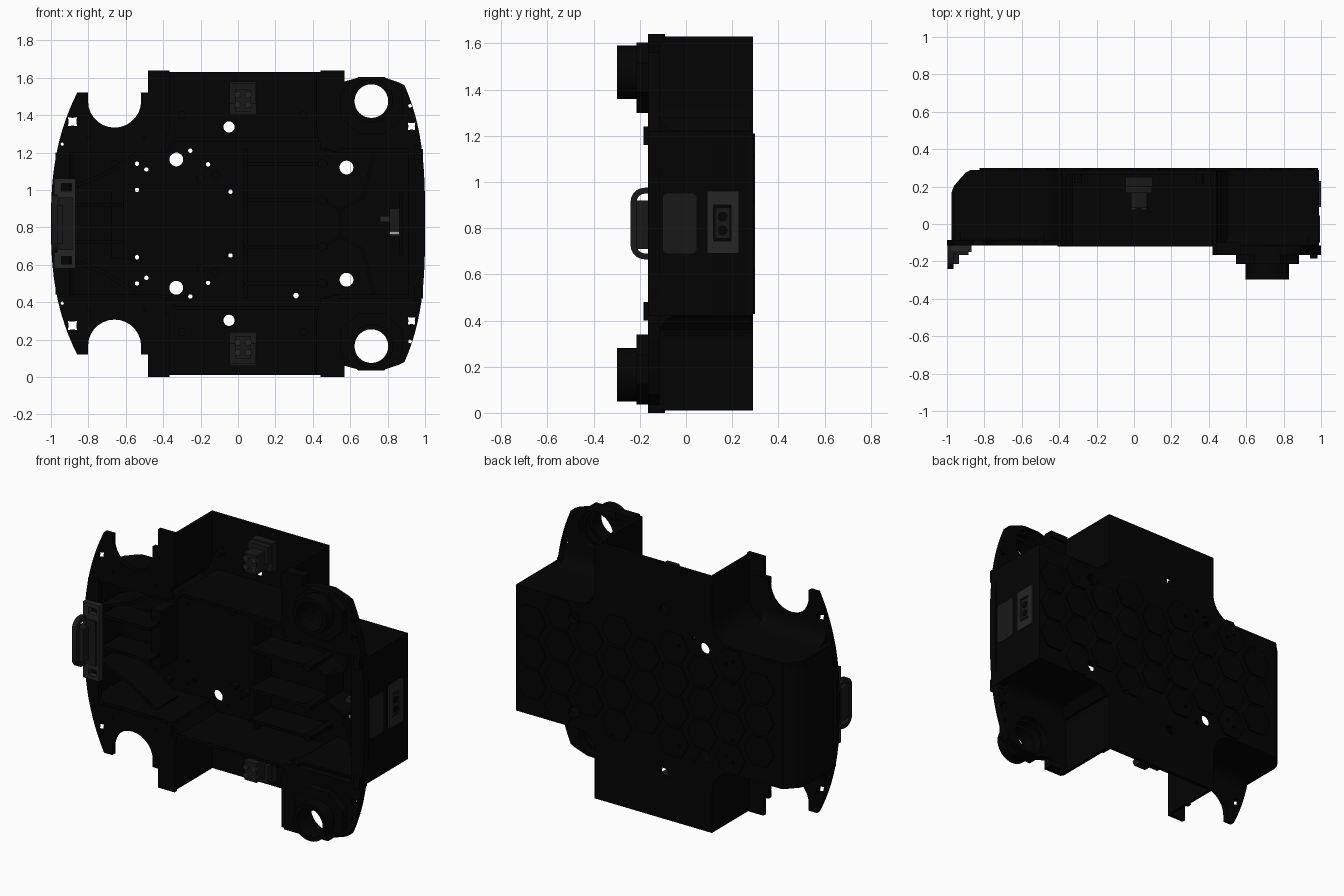
import bpy, bmesh
from math import sin, cos, pi, tau
from mathutils import Vector

if "Cube" in bpy.data.objects:
    bpy.data.objects.remove(bpy.data.objects["Cube"])

TOP = 1.64   # total height; the chassis mirrors about half of it

def material(name, v):
    m = bpy.data.materials.new(name)
    m.diffuse_color = (v, v, v, 1)
    m.use_nodes = True
    m.node_tree.nodes["Principled BSDF"].inputs["Base Color"].default_value = m.diffuse_color
    return m

BLACK, DARK = material("black", .001), material("dark_grey", .009)
GREY, PALE = material("grey", .018), material("pale", .4)

def finish(name, bm, mat, sym=False):
    """bmesh to object; sym adds the copy mirrored about mid height"""
    bmesh.ops.remove_doubles(bm, verts=bm.verts, dist=1e-5)
    if sym:
        d = bmesh.ops.duplicate(bm, geom=bm.verts[:] + bm.edges[:] + bm.faces[:])["geom"]
        for v in d:
            if isinstance(v, bmesh.types.BMVert):
                v.co.z = TOP - v.co.z
    bmesh.ops.recalc_face_normals(bm, faces=bm.faces)
    me = bpy.data.meshes.new(name)
    bm.to_mesh(me)
    bm.free()
    ob = bpy.data.objects.new(name, me)
    bpy.context.collection.objects.link(ob)
    me.materials.append(mat)
    bpy.context.view_layer.objects.active = ob
    bpy.ops.object.select_all(action='DESELECT')
    ob.select_set(True)
    bpy.ops.object.shade_smooth_by_angle(angle=.6)
    return ob

def plate(name, loops, axis, lo, hi, mat=BLACK, sym=False):
    """filled outline with holes, extruded along an axis from lo to hi"""
    cu = bpy.data.curves.new(name, 'CURVE')
    cu.dimensions, cu.fill_mode, cu.extrude = '2D', 'BOTH', (hi - lo) / 2
    for pts in loops:
        s = cu.splines.new('POLY')
        s.points.add(len(pts) - 1)
        for p, q in zip(s.points, pts):
            p.co = (q[0], q[1], 0, 1)
        s.use_cyclic_u = True
    tmp = bpy.data.objects.new("tmp", cu)
    bpy.context.collection.objects.link(tmp)
    me = bpy.data.meshes.new_from_object(tmp.evaluated_get(bpy.context.evaluated_depsgraph_get()))
    bpy.data.objects.remove(tmp)
    bm = bmesh.new()
    bm.from_mesh(me)
    mid = (lo + hi) / 2
    for v in bm.verts:
        u, w, d = v.co
        v.co = {'x': (mid + d, u, w), 'y': (u, mid - d, w), 'z': (u, w, mid + d)}[axis]
    return finish(name, bm, mat, sym)

def box(name, x, y, z, mat=BLACK, sym=False):
    return plate(name, [rect(*x, *y)], 'z', *z, mat, sym)

def rect(a, b, c, d):
    return [(a, c), (b, c), (b, d), (a, d)]

def circle(x, z, r, n=24):
    return [(x + r * cos(tau * i / n), z + r * sin(tau * i / n)) for i in range(n)]

def arc(x, z, r, a, b, n=8):
    return [(x + r * cos(a + (b - a) * i / n), z + r * sin(a + (b - a) * i / n)) for i in range(n + 1)]

def star(x, z, r):
    return [(x + (r if i % 2 else r * .6) * cos(pi / 4 * i), z + (r if i % 2 else r * .6) * sin(pi / 4 * i)) for i in range(8)]

def flip(pts):
    return [(x, TOP - z) for x, z in reversed(pts)]

def both(loops):
    return loops + [flip(l) for l in loops]

def wall(name, pts, lo, hi, t=.02, sym=False):
    """thin wall following an x-z path, from y=lo to y=hi"""
    side = []
    for i, p in enumerate(pts):
        a, b = Vector(pts[max(i - 1, 0)]), Vector(pts[min(i + 1, len(pts) - 1)])
        d = (b - a).normalized() * t
        side.append((p[0] + d.y, p[1] - d.x))
    return plate(name, [list(pts) + side[::-1]], 'y', lo, hi, BLACK, sym)

# Back panel with the side bays
left_fillet = arc(-.535, 1.37, .15, 0, -pi / 2)
right_fillet = arc(.54, 1.32, .10, 1.5 * pi, pi)
half = [(.99, .82), (.99, 1.22)] + right_fillet + [(.44, 1.63), (-.385, 1.63)]
half += left_fillet + [(-.88, 1.22), (-.88, .82)]
back = plate("back_panel", [half + flip(half)[1:-1]], 'y', .265, .29)

# Hexagon tiles on the back
hexes = []
for i in range(9):
    for k in range(4 if i % 2 else 3):
        hexes.append(circle(-.72 + .2 * i, .82 + (k - (1.5 if i % 2 else 1)) * .2, .105, 6))
tiles = plate("hexagon_tiles", hexes, 'y', .28, .299)

# Drilled holes through panel and tiles
holes = both([circle(-.33, 1.163, .037), circle(.58, 1.12, .037), circle(-.048, 1.337, .03)])
holes += both([circle(x, z, .012, 10) for x, z in
               [(-.255, 1.21), (-.16, 1.137), (-.49, 1.11), (-.54, 1.14), (-.54, 1), (-.04, .99)]])
holes += [circle(.31, .435, .015, 12)]
cutter = plate("hole_cutter", holes, 'y', .2, .35)
cutter.hide_render = True
for ob in (back, tiles):
    m = ob.modifiers.new("holes", 'BOOLEAN')
    m.operation, m.object, m.solver = 'DIFFERENCE', cutter, 'EXACT'
    bpy.context.view_layer.objects.active = ob
    bpy.ops.object.modifier_apply(modifier="holes")
    ob.data.shade_flat()
bpy.data.objects.remove(cutter)

# Tub side walls: chamfered at the left, stepped around the bays
plate("left_tub_wall", [[(-.962, -.11), (-.962, .18), (-.95, .215), (-.89, .28), (-.87, .29), (-.38, .29), (-.38, -.11)]],
      'z', 1.2, 1.22, BLACK, True)
plate("left_end_wall", [[(-.975, -.11), (-.975, .17), (-.962, .205), (-.9, .275), (-.87, .29), (-.87, .266), (-.89, .257),
                         (-.945, .195), (-.955, .165), (-.955, -.11)]], 'z', .44, 1.2)
wall("bay_floor_wall", [(-.41, 1.22), (-.38, 1.22), (-.33, 1.28), (.46, 1.28), (.51, 1.22), (.98, 1.22)], -.12, .28, .02, True)
plate("right_end_wall", [[(.99, -.13), (.99, .27), (.98, .29), (.96, .29), (.96, -.13)]], 'z', .42, 1.22)

# Bay side walls and lips
wall("bay_right_wall", right_fillet + [(.44, 1.63)], -.165, .285, -.02, True)
wall("bay_left_wall", [(-.385, 1.63)] + left_fillet, -.115, .285, -.02, True)
box("bay_left_lip", (-.48, -.365), (-.115, -.09), (1.3, TOP), BLACK, True)
box("bay_edge_rib", (.41, .44), (.2, .27), (1.28, 1.63), BLACK, True)

# Hollow fillets where the tub walls meet the front flanges
plate("right_shelf_fillet", [[(-.125, 1.21)] + arc(-.035, 1.3, .08, pi, 1.5 * pi)], 'x', .46, .93, BLACK, True)
plate("left_shelf_fillet", [[(-.095, 1.21)] + arc(.005, 1.31, .09, pi, 1.5 * pi)], 'x', -.93, -.48, BLACK, True)

# Left front flange with wheel notches and horns
horn = [(-.385, 1.22), (-.385, 1.5), (-.48, 1.52), (-.52, 1.52)] + arc(-.66, 1.475, .142, 0, -pi, 14) + [(-.802, 1.52)]
zs = [1.52 - .7 * i / 14 for i in range(15)]
horn += [(-1 + .14 * ((z - .82) / .7) ** 2.5, z) for z in zs]
left_loop = horn + flip(horn)[1:] + [(-.9, .42), (-.9, 1.22)]
dots = both([star(-.885, 1.365, .034), circle(-.94, 1.245, .009, 8), circle(-.8, 1.28, .007, 8), circle(-.5, 1.28, .007, 8)])
plate("left_flange", [left_loop] + dots, 'y', -.115, -.085)

# Right front flange with ring seats
edge = [(.44, 1.22), (.44, TOP), (.57, TOP), (.57, 1.58), (.66, 1.605), (.77, 1.605), (.86, 1.575)]
zs = [1.56 - .74 * i / 14 for i in range(15)]
edge += [(1 - .11 * ((z - .82) / .74) ** 3, z) for z in zs]
right_loop = edge + flip(edge)[1:] + [(.91, .42), (.91, 1.22)]
plate("right_flange", [right_loop] + both([circle(.713, 1.475, .122, 32), star(.928, 1.34, .028), circle(.92, 1.45, .01, 8)]),
      'y', -.165, -.115)
box("flange_pad", (.94, .982), (-.185, -.11), (1.16, 1.24), BLACK, True)
box("flange_bridge", (.93, .99), (-.165, -.11), (.42, 1.22))
box("right_lip_tab", (.44, .57), (-.165, -.1), (1.6, TOP), BLACK, True)

# Ring mounts
octo = [(.713 + .182 * cos(pi / 8 + pi / 4 * i), 1.452 + .165 * sin(pi / 8 + pi / 4 * i)) for i in range(8)]
plate("ring_base", [octo, circle(.713, 1.475, .108, 32)], 'y', -.215, -.16, BLACK, True)
plate("ring_collar", [circle(.713, 1.475, .116, 32), circle(.713, 1.475, .09, 32)], 'y', -.298, -.21, BLACK, True)

# Inner ribs, right half of the floor
for z in (1.14, .945):
    box("floor_rib", (.04, .48), (.06, .27), (z - .01, z + .01), BLACK, True)
    plate("rib_post", [circle(.45, z, .025, 16)], 'y', .05, .27, BLACK, True)
box("cross_rib", (.03, .05), (.12, .27), (.42, 1.22))
wall("branch_rib", [(.47, .945), (.54, .9), (.66, .96), (.72, 1.2)], .1, .27, .015, True)
wall("spine_rib", [(.54, .74), (.54, .9)], .1, .27, .015)
box("right_inner_wall", (.86, .88), (-.1, .27), (.66, .98))

# Inner ribs, left half of the floor
wall("diagonal_rib", [(-.95, 1.0), (-.72, 1.09), (-.55, 1.2)], -.04, .18, .02, True)
wall("brace_rib", [(-.95, .93), (-.62, .93)], .0, .18, .02, True)
box("battery_stop", (-.68, -.61), (.1, .27), (.63, 1.0))

# Screw posts on the floor
plate("screw_posts", both([circle(x, z, .022, 12) for x, z in [(-.12, 1.08), (-.2, 1.06), (-.66, 1.14), (.35, 1.4), (-.3, 1.4)]]),
      'y', .22, .27)

# Bay connectors
box("connector_plate", (-.045, .1), (.2, .25), (1.4, 1.58), DARK, True)
box("connector_base", (-.045, .095), (.165, .22), (1.46, 1.57), DARK, True)
box("connector_body", (-.015, .07), (.085, .2), (1.42, 1.54), DARK, True)
plate("connector_pins", [circle(.0 + .055 * i, 1.455 + .055 * k, .018, 12) for i in (0, 1) for k in (0, 1)],
      'y', .075, .1, GREY, True)

# Handle plate and grip at the left end
def rounded(a, b, c, d, r):
    return (arc(b - r, d - r, r, 0, pi / 2, 5) + arc(a + r, d - r, r, pi / 2, pi, 5)
            + arc(a + r, c + r, r, pi, 1.5 * pi, 5) + arc(b - r, c + r, r, 1.5 * pi, tau, 5))
plate("handle_plate", [rect(-.985, -.87, .58, 1.06)] + both([rect(-.945, -.89, .995, 1.035)]), 'y', -.15, -.11, GREY)
box("handle_recess", (-.96, -.885), (-.165, -.145), (.68, .96), DARK)
plate("handle_grip", [rounded(-.24, -.1, .665, .975, .06), rounded(-.215, -.12, .69, .95, .04)], 'x', -.998, -.965, DARK)
box("handle_web", (-.99, -.935), (-.215, -.14), (.71, .92), DARK)

# Latch pin near the right end
box("latch_block", (.81, .87), (-.02, .08), (.75, .9), DARK)
box("latch_bar", (.76, .82), (.0, .04), (.83, .86), GREY)
box("latch_pin", (.81, .875), (-.05, -.02), (.763, .778), PALE)

# Socket and cover on the right end
plate("side_cover", [rounded(-.1, .045, .69, .95, .02)], 'x', .985, .995, DARK)
plate("socket_frame", [rect(.09, .23, .69, .96), rect(.12, .195, .745, .9)], 'x', .985, 1, GREY)
box("socket_block", (.985, .997), (.125, .19), (.755, .89), DARK)
plate("socket_contacts", [circle(.158, .79, .022, 16), circle(.158, .85, .022, 16)], 'x', .99, 1, BLACK)
